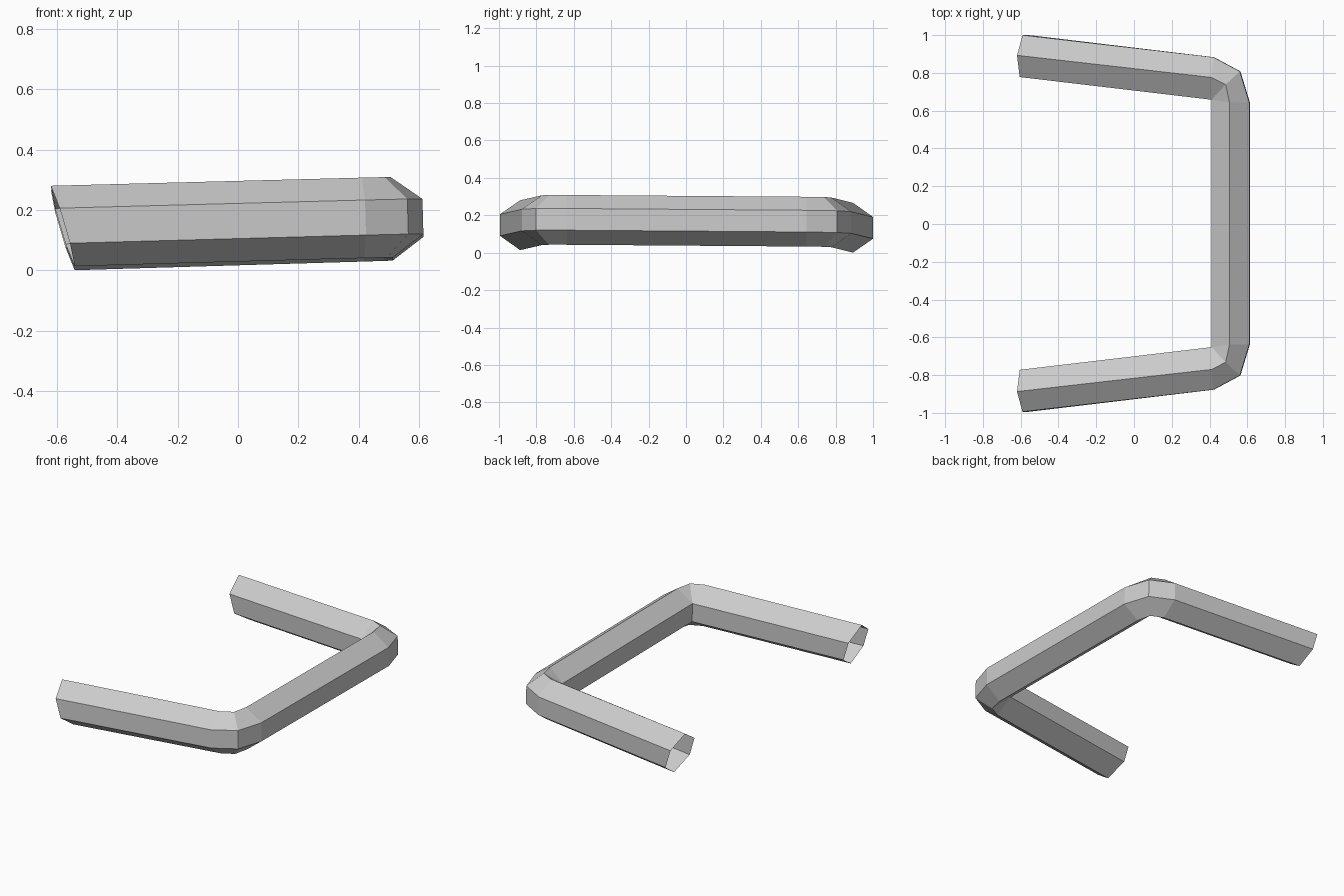
import bpy, bmesh

cube = bpy.data.objects.get("Cube")
if cube:
    bpy.data.objects.remove(cube)

# Plan points of each hexagonal ring: outer edge, ridge, inner edge, slant of the cut
RINGS = [
    ((-0.573, 0.997), (-0.580, 0.89), (-0.588, 0.775), -0.296),  # open arm end
    ((0.422, 0.88), (0.414, 0.773), (0.412, 0.655), -0.028),     # bend start
    ((0.562, 0.805), (0.489, 0.735), (0.412, 0.655), -0.028),    # bend middle
    ((0.612, 0.64), (0.509, 0.642), (0.412, 0.655), -0.028),     # bend finish
]
RIDGE, SIDE = 0.133, 0.058


def place(point, dz, slant, side):
    """Position a ring corner on the slightly tilted frame."""
    x, y = point[0], point[1] * side
    z = 0.1565 + 0.028 * x - 0.0075 * y + dz
    return (x + slant * dz, y + 0.003, z)


def ring(bm, spec, side):
    outer, ridge, inner, slant = spec
    corners = [(ridge, RIDGE), (outer, SIDE), (outer, -SIDE),
               (ridge, -RIDGE), (inner, -SIDE), (inner, SIDE)]
    return [bm.verts.new(place(p, dz, slant, side)) for p, dz in corners]


# Bent open tube: front arm, crossbar, back arm
bm = bmesh.new()
rings = [ring(bm, r, -1) for r in RINGS] + [ring(bm, r, 1) for r in reversed(RINGS)]
for a, b in zip(rings, rings[1:]):
    for i in range(6):
        j = (i + 1) % 6
        bm.faces.new((a[i], a[j], b[j], b[i]))
# The inner edge of each bend is one shared pivot
bmesh.ops.remove_doubles(bm, verts=bm.verts, dist=0.001)
bmesh.ops.recalc_face_normals(bm, faces=bm.faces)

mesh = bpy.data.meshes.new("bent_tube_handle")
bm.to_mesh(mesh)
bm.free()

# Plain grey
grey = bpy.data.materials.new("light_grey")
grey.use_nodes = True
colour = (0.6, 0.6, 0.6, 1)
grey.diffuse_color = colour
grey.node_tree.nodes["Principled BSDF"].inputs["Base Color"].default_value = colour
mesh.materials.append(grey)

handle = bpy.data.objects.new("bent_tube_handle", mesh)
bpy.context.collection.objects.link(handle)
